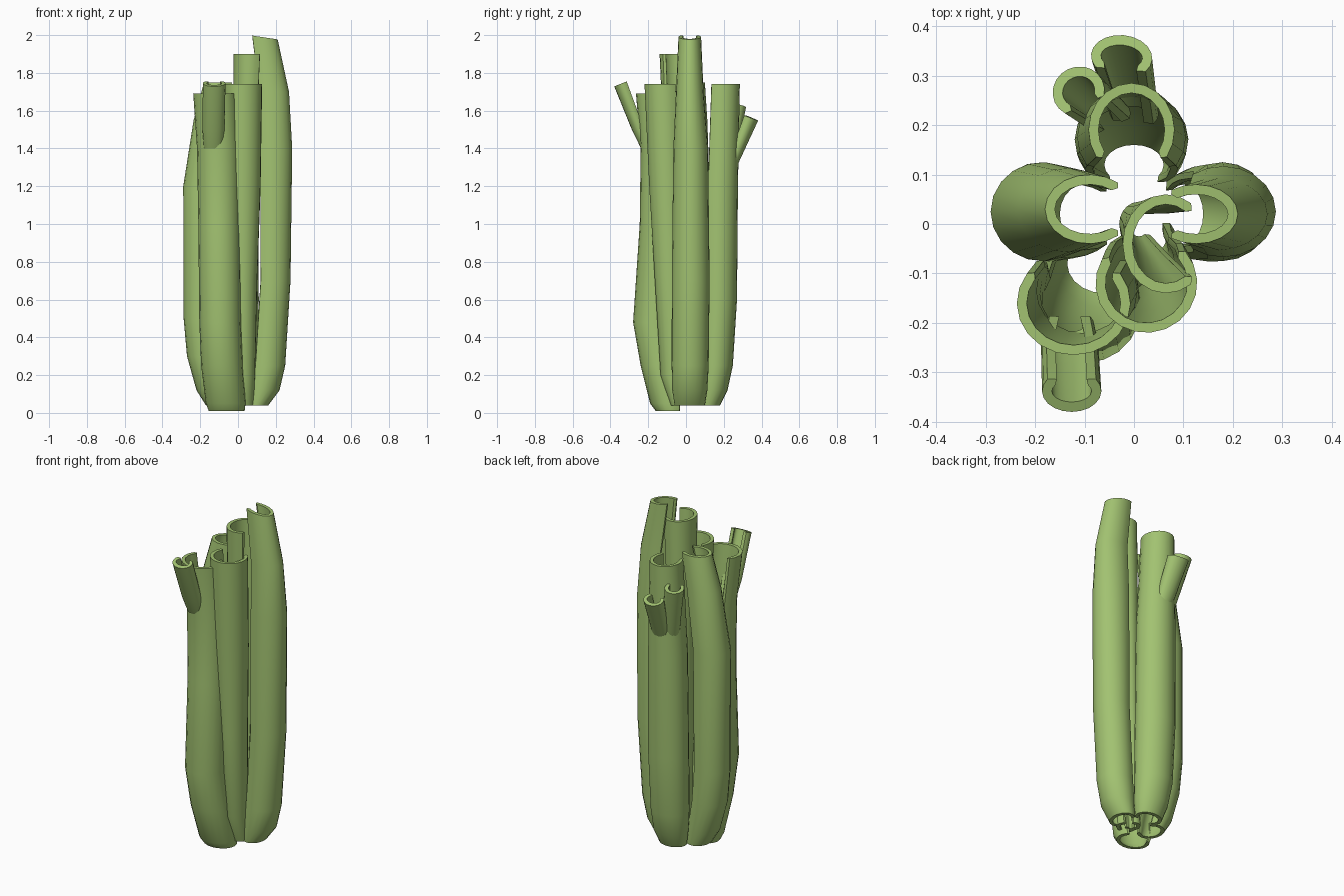
import bpy, bmesh, math

green = bpy.data.materials.new("celery green")
green.diffuse_color = (0.36, 0.54, 0.165, 1)


def stalk(name, facing, sections, half_arc=125, wall=0.02, n=14, tilt=0.0):
    """Loft a thick C-shaped rib through sections (z, centre x, centre y, depth radius, width radius).
    The round back points towards 'facing' degrees, the groove the other way."""
    f, A = math.radians(facing), math.radians(half_arc)
    dx, dy = math.cos(f), math.sin(f)
    bm = bmesh.new()
    rings = []
    for i, (z, cx, cy, rd, rt) in enumerate(sections):
        pts = []
        angles = [-A + 2 * A * k / n for k in range(n + 1)]
        for a in angles:                                   # outer skin
            pts.append((rd * math.cos(a), rt * math.sin(a)))
        mid, e = 1 - 0.5 * wall / rd, A + 0.5 * wall / rd  # rounded lip
        pts.append((rd * mid * math.cos(e), rt * mid * math.sin(e)))
        for a in reversed(angles):                         # inner skin
            pts.append(((rd - wall) * math.cos(a), (rt - wall) * math.sin(a)))
        pts.append((rd * mid * math.cos(e), -rt * mid * math.sin(e)))
        slope = tilt if i == len(sections) - 1 else 0
        rings.append([bm.verts.new((cx + u * dx - v * dy, cy + u * dy + v * dx, z + slope * u))
                      for u, v in pts])
    m = len(rings[0])
    for lo, hi in zip(rings, rings[1:]):
        for k in range(m):
            j = (k + 1) % m
            bm.faces.new((lo[k], lo[j], hi[j], hi[k]))
    # cut ends, closed as strips between the outer and inner skin
    for r in (rings[0], rings[-1]):
        for k in range(n):
            bm.faces.new((r[k], r[k + 1], r[2 * n + 1 - k], r[2 * n + 2 - k]))
        bm.faces.new((r[n], r[n + 1], r[n + 2]))
        bm.faces.new((r[0], r[2 * n + 2], r[2 * n + 3]))
    bmesh.ops.recalc_face_normals(bm, faces=bm.faces)
    me = bpy.data.meshes.new(name)
    bm.to_mesh(me)
    bm.free()
    me.materials.append(green)
    ob = bpy.data.objects.new(name, me)
    bpy.context.collection.objects.link(ob)
    bpy.ops.object.select_all(action='DESELECT')
    ob.select_set(True)
    bpy.context.view_layer.objects.active = ob
    bpy.ops.object.shade_smooth_by_angle(angle=math.radians(40))


# outer stalks
stalk("right_stalk", 0, [
    (0.04, 0.10, 0.02, 0.06, 0.08), (0.12, 0.13, 0.02, 0.09, 0.093),
    (0.25, 0.15, 0.022, 0.10, 0.098), (0.70, 0.178, 0.025, 0.10, 0.10),
    (1.40, 0.18, 0.025, 0.107, 0.092), (1.70, 0.17, 0.02, 0.10, 0.073),
    (1.99, 0.125, 0.02, 0.085, 0.06)], tilt=-0.15)
stalk("left_stalk", 180, [
    (0.04, -0.10, 0.02, 0.07, 0.08), (0.12, -0.13, 0.02, 0.09, 0.09),
    (0.30, -0.17, 0.022, 0.10, 0.098), (0.50, -0.188, 0.025, 0.10, 0.10),
    (1.20, -0.185, 0.025, 0.105, 0.10), (1.55, -0.135, 0.028, 0.10, 0.085),
    (1.75, -0.09, 0.03, 0.09, 0.07)], half_arc=130)
stalk("front_stalk", -90, [
    (0.01, -0.06, -0.08, 0.08, 0.095), (0.05, -0.065, -0.09, 0.10, 0.105),
    (0.25, -0.085, -0.13, 0.11, 0.11), (0.48, -0.095, -0.165, 0.115, 0.11),
    (1.00, -0.10, -0.14, 0.105, 0.11), (1.40, -0.105, -0.135, 0.105, 0.112),
    (1.69, -0.122, -0.16, 0.105, 0.115)])
stalk("back_stalk", 90, [
    (0.04, 0.0, 0.12, 0.06, 0.08), (0.12, 0.0, 0.14, 0.08, 0.10),
    (0.25, -0.005, 0.155, 0.093, 0.11), (0.60, -0.005, 0.17, 0.10, 0.115),
    (1.20, -0.005, 0.175, 0.10, 0.11), (1.74, -0.005, 0.19, 0.095, 0.087)])

# inner stalks
stalk("middle_stalk", -85, [
    (0.04, 0.03, -0.03, 0.05, 0.055), (0.20, 0.03, -0.06, 0.075, 0.06),
    (0.70, 0.022, -0.08, 0.085, 0.08), (1.20, 0.025, -0.10, 0.095, 0.095),
    (1.74, 0.025, -0.12, 0.10, 0.103)])
stalk("heart_stalk", 180, [
    (0.04, 0.01, 0.0, 0.04, 0.045), (0.80, 0.035, -0.02, 0.06, 0.07),
    (1.90, 0.065, -0.04, 0.088, 0.10)])

# short side shoots growing out of the front and back stalks
stalk("front_shoot", -90, [
    (1.40, -0.13, -0.205, 0.033, 0.05), (1.50, -0.13, -0.245, 0.042, 0.058),
    (1.745, -0.126, -0.338, 0.042, 0.06)], tilt=-0.4)
stalk("back_shoot_left", 115, [
    (1.30, -0.05, 0.215, 0.033, 0.045), (1.63, -0.112, 0.268, 0.05, 0.053)], tilt=-0.25)
stalk("back_shoot_middle", 85, [
    (1.28, 0.0, 0.225, 0.033, 0.05), (1.565, -0.025, 0.338, 0.044, 0.062)], tilt=-0.4)
